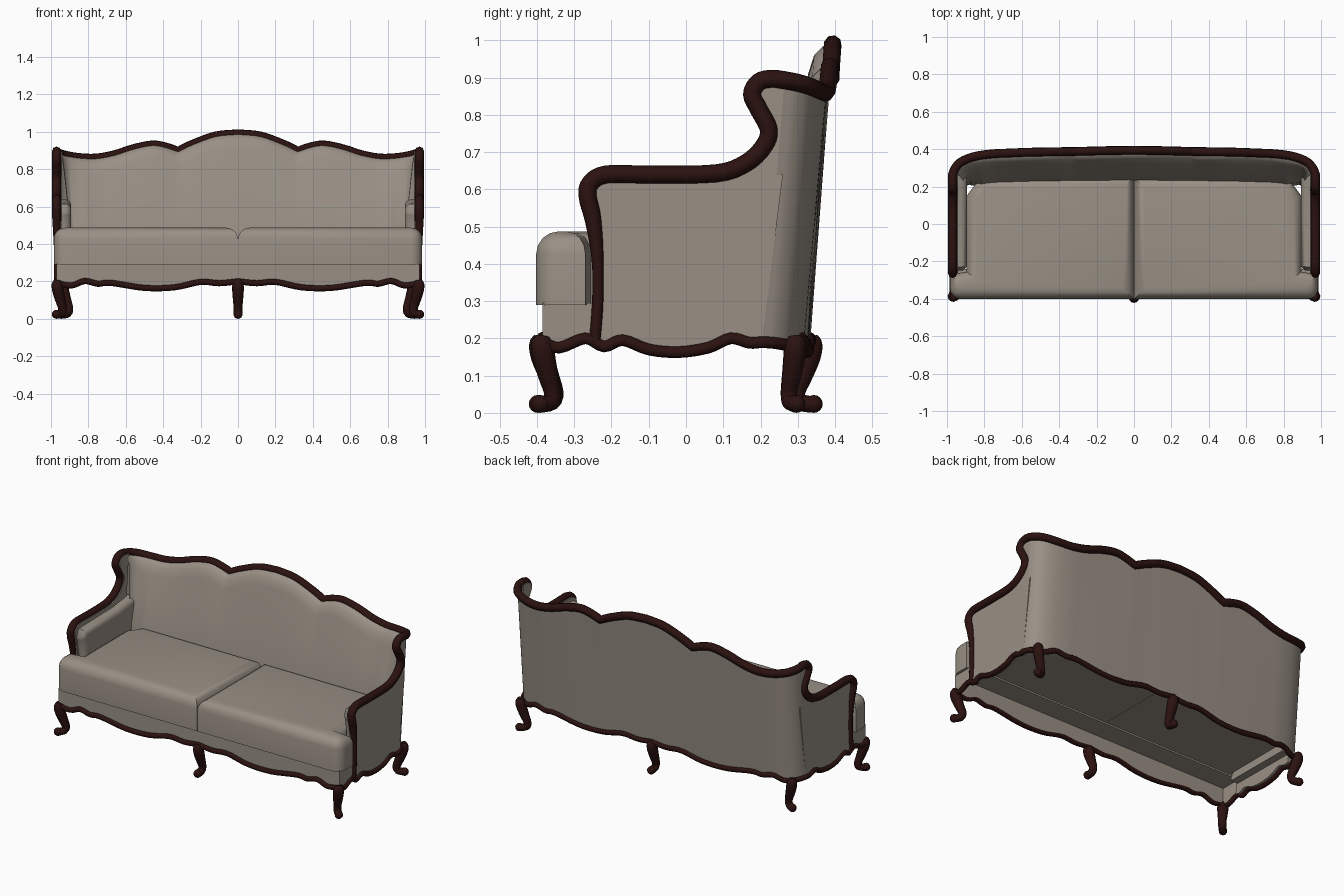
import bpy, bmesh, math
from mathutils import Vector

if "Cube" in bpy.data.objects:
    bpy.data.objects.remove(bpy.data.objects["Cube"])


def material(name, rgb):
    m = bpy.data.materials.new(name)
    m.use_nodes = True
    m.diffuse_color = (*rgb, 1)
    bsdf = m.node_tree.nodes["Principled BSDF"]
    bsdf.inputs["Base Color"].default_value = (*rgb, 1)
    bsdf.inputs["Roughness"].default_value = 0.7
    return m


FABRIC = material("warm grey fabric", (0.32, 0.28, 0.235))
WOOD = material("dark mahogany", (0.024, 0.006, 0.005))


def finish(obj, angle=40):
    bpy.ops.object.select_all(action='DESELECT')
    obj.select_set(True)
    bpy.context.view_layer.objects.active = obj
    if obj.type == 'CURVE':
        bpy.ops.object.convert(target='MESH')
    bpy.ops.object.shade_smooth_by_angle(angle=math.radians(angle))


def from_bmesh(name, bm, mat):
    bmesh.ops.recalc_face_normals(bm, faces=bm.faces)
    me = bpy.data.meshes.new(name)
    bm.to_mesh(me)
    bm.free()
    me.materials.append(mat)
    obj = bpy.data.objects.new(name, me)
    bpy.context.collection.objects.link(obj)
    finish(obj)


def smooth(points, n=4):
    """Catmull-Rom samples through the points."""
    p = [Vector(q) for q in points]
    p = [2 * p[0] - p[1]] + p + [2 * p[-1] - p[-2]]
    out = []
    for a, b, c, d in zip(p, p[1:], p[2:], p[3:]):
        for k in range(n):
            t = k / n
            out.append(0.5 * (2 * b + (c - a) * t + (2 * a - 5 * b + 4 * c - d) * t ** 2
                              + (3 * b - a - 3 * c + d) * t ** 3))
    return out + [p[-2]]


def tube(name, points, radii, cyclic=False):
    cu = bpy.data.curves.new(name, 'CURVE')
    cu.dimensions = '3D'
    cu.bevel_depth = 1
    cu.bevel_resolution = 2
    cu.use_fill_caps = True
    sp = cu.splines.new('POLY')
    sp.points.add(len(points) - 1)
    for s, p, r in zip(sp.points, points, radii):
        s.co = (*p, 1)
        s.radius = r
    sp.use_cyclic_u = cyclic
    cu.materials.append(WOOD)
    obj = bpy.data.objects.new(name, cu)
    bpy.context.collection.objects.link(obj)
    finish(obj, 60)


def flip(p):
    return Vector((-p[0], p[1], p[2]))


def prism(name, outline, shift, pick=None, radius=0, segments=4):
    """Extrude an outline by shift, then round the edges chosen by pick."""
    bm = bmesh.new()
    face = bm.faces.new([bm.verts.new(p) for p in outline])
    ext = bmesh.ops.extrude_face_region(bm, geom=[face], use_keep_orig=True)
    bmesh.ops.translate(bm, vec=shift, verts=[v for v in ext["geom"] if isinstance(v, bmesh.types.BMVert)])
    if pick:
        edges = [e for e in bm.edges if pick(*(v.co for v in e.verts))]
        bmesh.ops.bevel(bm, geom=edges, offset=radius, segments=segments, profile=0.5, affect='EDGES')
    bmesh.ops.triangulate(bm, faces=[f for f in bm.faces if len(f.verts) > 4])
    from_bmesh(name, bm, FABRIC)


# Carved show-wood line: arm post, arm, wing, then the crest of the back
X = 0.97
ARM = [(-0.245, 0.19), (-0.237, 0.3), (-0.238, 0.42), (-0.25, 0.52), (-0.264, 0.58), (-0.258, 0.615), (-0.215, 0.64),
       (-0.1, 0.64), (0.08, 0.643), (0.16, 0.67), (0.208, 0.715), (0.222, 0.76), (0.195, 0.815),
       (0.177, 0.855), (0.195, 0.888), (0.23, 0.897), (0.265, 0.893)]
arm = smooth([(X, y, z) for y, z in ARM])
crest_side = smooth([(X, 0.265, 0.893), (0.955, 0.3, 0.886), (0.92, 0.335, 0.875), (0.85, 0.362, 0.863),
                     (0.76, 0.375, 0.86), (0.66, 0.38, 0.878), (0.56, 0.384, 0.91), (0.46, 0.386, 0.93),
                     (0.39, 0.387, 0.92), (0.32, 0.388, 0.897)])
crest_mid = smooth([(0.32, 0.388, 0.897), (0.24, 0.39, 0.935), (0.12, 0.393, 0.978), (0, 0.394, 0.99)])
crest = crest_side[:-1] + crest_mid
half = arm[:-1] + crest
rail = half + [flip(p) for p in reversed(half[:-1])]
tube("top_rail", rail, [min(0.024, max(0.015, 0.015 + (p.z - 0.4) * 0.06)) for p in rail])

# Scalloped lower edge
WAVE = smooth([(0, 0.2, 0), (0.1, 0.19, 0), (0.2, 0.197, 0), (0.34, 0.168, 0), (0.5, 0.165, 0), (0.68, 0.192, 0),
               (0.75, 0.187, 0), (0.82, 0.202, 0), (0.89, 0.178, 0), (0.97, 0.19, 0)])


def wave(x):
    x = abs(x)
    for a, b in zip(WAVE, WAVE[1:]):
        if x <= b.x:
            return a.y + (b.y - a.y) * (x - a.x) / (b.x - a.x)
    return WAVE[-1].y


front_edge = [Vector((p.x, -0.385, p.y)) for p in WAVE]
side_edge = smooth([(X, -0.385, 0.19), (X, -0.34, 0.175), (X, -0.27, 0.2), (X, -0.22, 0.178), (X, -0.17, 0.195),
                    (X, -0.1, 0.17), (X, -0.02, 0.163), (X, 0.06, 0.175), (X, 0.12, 0.2), (X, 0.17, 0.188),
                    (X, 0.205, 0.19)])
back_edge = [Vector((p.x, p.y - 0.06, wave(p.x))) for p in crest]
low = front_edge[:-1] + side_edge[:-1] + back_edge
low_ring = low + [flip(p) for p in reversed(low[1:-1])]
tube("bottom_rail", low_ring, [0.016] * len(low_ring), True)

# Arms: thin upholstered side and wing, with a rounded pad inside
side_base = [p for p in side_edge if p.y > -0.24]
apron_base = [p for p in side_edge if p.y < -0.235]
post = [p for p in arm if p.z < 0.57]
pad = [Vector((X, p.y + 0.012, max(p.z, 0.24))) for p in post[2:]]
pad += [Vector((X, -0.23, 0.615)), Vector((X, 0.1, 0.62)), Vector((X, 0.26, 0.64)), Vector((X, 0.21, 0.24))]
apron_side = apron_base + [Vector((X, -0.24, 0.295)), Vector((X, -0.385, 0.295))]


def pad_rim(a, b):
    return max(abs(a.x), abs(b.x)) < 0.92 and a.z + b.z > 0.6 and (min(a.y, b.y) < 0.15)\
        and abs(a.z - b.z) < 0.3


for s, side in ((1, "left"), (-1, "right")):
    def sided(points):
        return [p if s > 0 else flip(p) for p in points]
    prism(side + "_arm", sided(arm + side_base[::-1]), Vector((-0.03 * s, 0, 0)))
    prism(side + "_arm_pad", sided(pad), Vector((-0.078 * s, 0, 0)), pad_rim, 0.035)
    prism(side + "_apron_return", sided(apron_side), Vector((-0.015 * s, 0, 0)))

# Curved back: outer skin, rolled top edge and padded inner face
columns = crest + [flip(p) for p in reversed(crest[:-1])]
bm = bmesh.new()
grid = []
for i, p in enumerate(columns):
    a, b = columns[max(i - 1, 0)], columns[min(i + 1, len(columns) - 1)]
    t = Vector((b.x - a.x, b.y - a.y, 0)).normalized()
    inward = Vector((-t.y, t.x, 0))
    if i in (0, len(columns) - 1):
        inward = Vector((-math.copysign(1, p.x), 0, 0))
    grow = min(1, 0.6 + (X - abs(p.x)) * 3)
    base = wave(p.x)

    def outer(z):
        return Vector((p.x, p.y - 0.06 * (p.z - z) / (p.z - base), z))
    rows = [outer(base), outer(0.5), p.copy()]
    for z, d in ((p.z - 0.005, 0.025), (p.z - 0.03, 0.048), (p.z - 0.08, 0.06),
                 (0.65, 0.09), (0.47, 0.12), (0.29, 0.12)):
        rows.append(outer(z) + inward * d * grow)
    grid.append([bm.verts.new(v) for v in rows])
for a, b in zip(grid, grid[1:]):
    for k in range(len(a) - 1):
        bm.faces.new((a[k], b[k], b[k + 1], a[k + 1]))
from_bmesh("back", bm, FABRIC)

# Front apron with scalloped lower edge, and the ledge under the cushions
apron = [flip(p) for p in reversed(front_edge[1:])] + front_edge
apron += [Vector((X, -0.385, 0.295)), Vector((-X, -0.385, 0.295))]
prism("front_apron", apron, Vector((0, 0.015, 0)))
ledge = [Vector((x, y, 0.28)) for x, y in ((-X, -0.384), (X, -0.384), (X, -0.24), (-X, -0.24))]
prism("seat_ledge", ledge, Vector((0, 0, 0.014)))

# Two T-shaped seat cushions that wrap the arm fronts
SEAT = [(0.001, -0.402), (0.985, -0.402), (0.985, -0.27), (0.895, -0.255), (0.895, 0.15), (0.82, 0.25), (0.001, 0.25)]


def cushion_rim(a, b):
    return min(a.z, b.z) > 0.4 or (abs(a.z - b.z) > 0.1 and a.y < -0.3 and abs(a.x) > 0.5)


for s, side in ((1, "left"), (-1, "right")):
    prism(side + "_seat_cushion", [Vector((s * x, y, 0.29)) for x, y in SEAT], Vector((0, 0, 0.197)),
          cushion_rim, 0.06)

# Cabriole legs with a scrolled foot
LEG = [(0, 0.205, 0.02), (0.003, 0.185, 0.03), (-0.003, 0.15, 0.031), (-0.02, 0.1, 0.027),
       (-0.036, 0.055, 0.023), (-0.028, 0.03, 0.023), (0.005, 0.022, 0.022)]


def leg(name, x, y, dx, dy):
    d = Vector((dx, dy, 0)).normalized()
    path = smooth(LEG, 3)
    tube(name, [Vector((x, y, q.y)) + d * q.x for q in path], [q.z for q in path])
    bm = bmesh.new()
    bmesh.ops.create_uvsphere(bm, u_segments=12, v_segments=8, radius=0.024)
    bmesh.ops.translate(bm, vec=Vector((x, y, 0.024)) + d * 0.01, verts=bm.verts)
    from_bmesh(name + "_foot", bm, WOOD)


for s, side in ((1, "left"), (-1, "right")):
    leg(side + "_front_leg", 0.964 * s, -0.384, s, -1)
    leg(side + "_back_leg", 0.935 * s, 0.292, s, 0.5)
leg("centre_front_leg", 0, -0.388, 0, -1)
leg("centre_back_leg", 0, 0.333, 0, 1)
